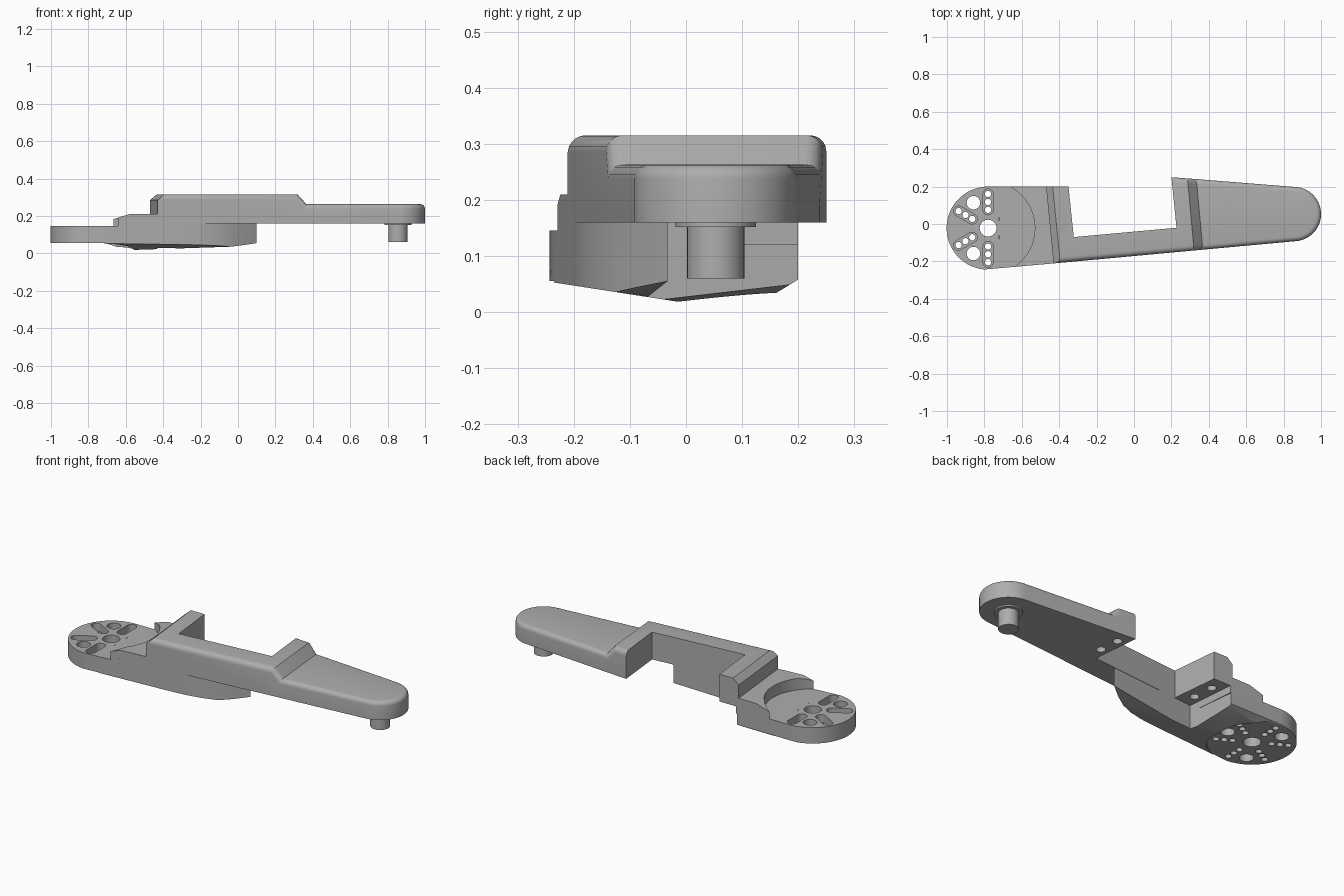
import bpy, bmesh, math
from mathutils import Vector

old = bpy.data.objects.get("Cube")
if old:
    bpy.data.objects.remove(old, do_unlink=True)

grey = bpy.data.materials.new("plain grey")
grey.use_nodes = True
grey.diffuse_color = (0.42, 0.42, 0.42, 1)
grey.node_tree.nodes["Principled BSDF"].inputs["Base Color"].default_value = (0.42, 0.42, 0.42, 1)

HUB = (-0.78, -0.022)
HUB_R = 0.222
PIN = (0.855, 0.053)
END_R = 0.145


def front_y(x):
    return -0.21 + (x + 0.42) * 0.0923


def back_y(x):
    return 0.25 - (x - 0.2) * 0.0735


def arc(center, radius, start, end, count):
    step = (end - start) / count
    angles = [math.radians(start + step * i) for i in range(count + 1)]
    return [(center[0] + radius * math.cos(a), center[1] + radius * math.sin(a)) for a in angles]


def prism(outline, low, high):
    bm = bmesh.new()
    face = bm.faces.new([bm.verts.new((x, y, low)) for x, y in outline])
    new = bmesh.ops.extrude_face_region(bm, geom=[face])["geom"]
    up = [v for v in new if isinstance(v, bmesh.types.BMVert)]
    bmesh.ops.translate(bm, verts=up, vec=(0, 0, high - low))
    bmesh.ops.recalc_face_normals(bm, faces=bm.faces)
    return bm


def slice_off(bm, point, normal):
    """Remove everything on the side the normal points to and cap the cut."""
    cut = bmesh.ops.bisect_plane(bm, geom=bm.verts[:] + bm.edges[:] + bm.faces[:], dist=1e-5,
                                 plane_co=point, plane_no=normal, clear_outer=True)["geom_cut"]
    edges = [e for e in cut if isinstance(e, bmesh.types.BMEdge) and e.is_boundary]
    bmesh.ops.edgeloop_fill(bm, edges=edges)
    bmesh.ops.recalc_face_normals(bm, faces=bm.faces)


def round_edges(bm, rule, radius):
    edges = [e for e in bm.edges if all(rule(v.co) for v in e.verts)]
    bmesh.ops.bevel(bm, geom=edges, offset=radius, segments=5, profile=0.5,
                    affect='EDGES', clamp_overlap=True)


def finish(bm, name):
    mesh = bpy.data.meshes.new(name)
    bm.to_mesh(mesh)
    bm.free()
    obj = bpy.data.objects.new(name, mesh)
    bpy.context.collection.objects.link(obj)
    mesh.materials.append(grey)
    return obj


def activate(obj):
    bpy.ops.object.select_all(action='DESELECT')
    obj.select_set(True)
    bpy.context.view_layer.objects.active = obj


def carve(obj, outline, low, high):
    cutter = finish(prism(outline, low, high), "cutter")
    cutter.hide_render = True
    mod = obj.modifiers.new("cut", 'BOOLEAN')
    mod.operation = 'DIFFERENCE'
    mod.solver = 'EXACT'
    mod.object = cutter
    activate(obj)
    bpy.ops.object.modifier_apply(modifier=mod.name)
    bpy.data.objects.remove(cutter, do_unlink=True)


def circle(center, radius, sides=32):
    return arc(center, radius, 0, 360 - 360 / sides, sides - 1)


def polar(radius, degrees):
    a = math.radians(degrees)
    return (HUB[0] + radius * math.cos(a), HUB[1] + radius * math.sin(a))


# Base: round hub tapering into a curved tongue under the bar
tip = (0.10, -0.033)
base_outline = arc(HUB, HUB_R, 90, 265, 40) + [
    (-0.42, -0.21), (-0.28, -0.197), (-0.2, -0.186), (-0.12, -0.165),
    (-0.04, -0.128), (0.03, -0.086), tip, (-0.43, -0.08), (-0.46, 0.2)]
bm = prism(base_outline, -0.1, 0.16)
slice_off(bm, (0, -0.25, 0.055), (0, -0.155, -1))
slice_off(bm, (0, 0.105, 0), (0, 0.611, -1))
a, b, c = Vector((*tip, 0.055)), Vector((-0.02, -0.13, 0.036)), Vector((-0.3, -0.068, 0.027))
normal = (b - a).cross(c - a)
slice_off(bm, a, normal if normal.z < 0 else -normal)
base = finish(bm, "hub_base")
carve(base, circle(HUB, 0.25, 64), 0.145, 0.4)
carve(base, circle(HUB, 0.225, 64), -0.3, 0.055)

# Hub slots and holes
carve(base, circle(HUB, 0.045), -0.1, 0.3)
for turn in (0, 120, 240):
    carve(base, circle(polar(0.157, turn), 0.036), -0.1, 0.3)
for turn in range(30, 390, 60):
    slot = arc(polar(0.182, turn), 0.027, turn - 90, turn + 90, 10)
    slot += arc(polar(0.098, turn), 0.027, turn + 90, turn + 270, 10)
    carve(base, slot, 0.1, 0.3)
    for reach in (0.098, 0.14, 0.182):
        carve(base, circle(polar(reach, turn), 0.017, 16), -0.1, 0.3)

# Shelf: raised step curving around the hub
bm = prism([(-0.72, 0.2), (-0.72, -0.236), (-0.42, -0.21), (-0.455, 0.2)], 0.12, 0.21)
slice_off(bm, (-0.58, 0, 0.21), (-0.025, 0, 0.08))
shelf = finish(bm, "hub_shelf")
carve(shelf, circle(HUB, 0.25, 64), 0.145, 0.4)

# Bridge: U-shaped raised bar with chamfered ends
bm = prism([(-0.43, front_y(-0.43)), (0.40, front_y(0.40)), (0.365, back_y(0.365)), (0.2, 0.25),
            (0.227, -0.02), (-0.322, -0.07), (-0.35, 0.2), (-0.47, 0.2)], 0.16, 0.315)
slice_off(bm, (0.32, -0.13, 0.315), (0.055, 0.005, 0.05))
slice_off(bm, (-0.435, 0.2, 0.315), (-0.03, -0.003, 0.035))
round_edges(bm, lambda p: p.z > 0.17 and abs(p.y - front_y(p.x)) < 0.004 and p.x > -0.425, 0.028)
round_edges(bm, lambda p: p.z > 0.17 and p.x > 0.19 and abs(p.y - back_y(p.x)) < 0.004, 0.028)
bridge = finish(bm, "bridge")

# Arm: tapered plate with a round end
bm = prism([(0.30, front_y(0.30))] + arc(PIN, END_R, -85, 86, 32) + [(0.30, back_y(0.30))], 0.16, 0.263)
edges = [e for e in bm.edges if all(v.co.z > 0.2 for v in e.verts)
         and not all(v.co.x < 0.31 for v in e.verts)]
bmesh.ops.bevel(bm, geom=edges, offset=0.025, segments=5, profile=0.5, affect='EDGES')
arm = finish(bm, "arm")

# Screw holes under both sides of the notch
for spot in ((0.265, 0.06), (0.255, 0.175), (-0.39, 0.0), (-0.40, 0.12)):
    carve(bridge, circle(spot, 0.024, 24), 0.1, 0.24)

# Pivot pin with collar
pin = finish(prism(circle(PIN, 0.051, 40), 0.06, 0.18), "pivot_pin")
collar = finish(prism(circle(PIN, 0.072, 40), 0.152, 0.18), "pin_collar")

for obj in (base, shelf, bridge, arm, pin, collar):
    activate(obj)
    bpy.ops.object.shade_smooth_by_angle(angle=math.radians(25))
